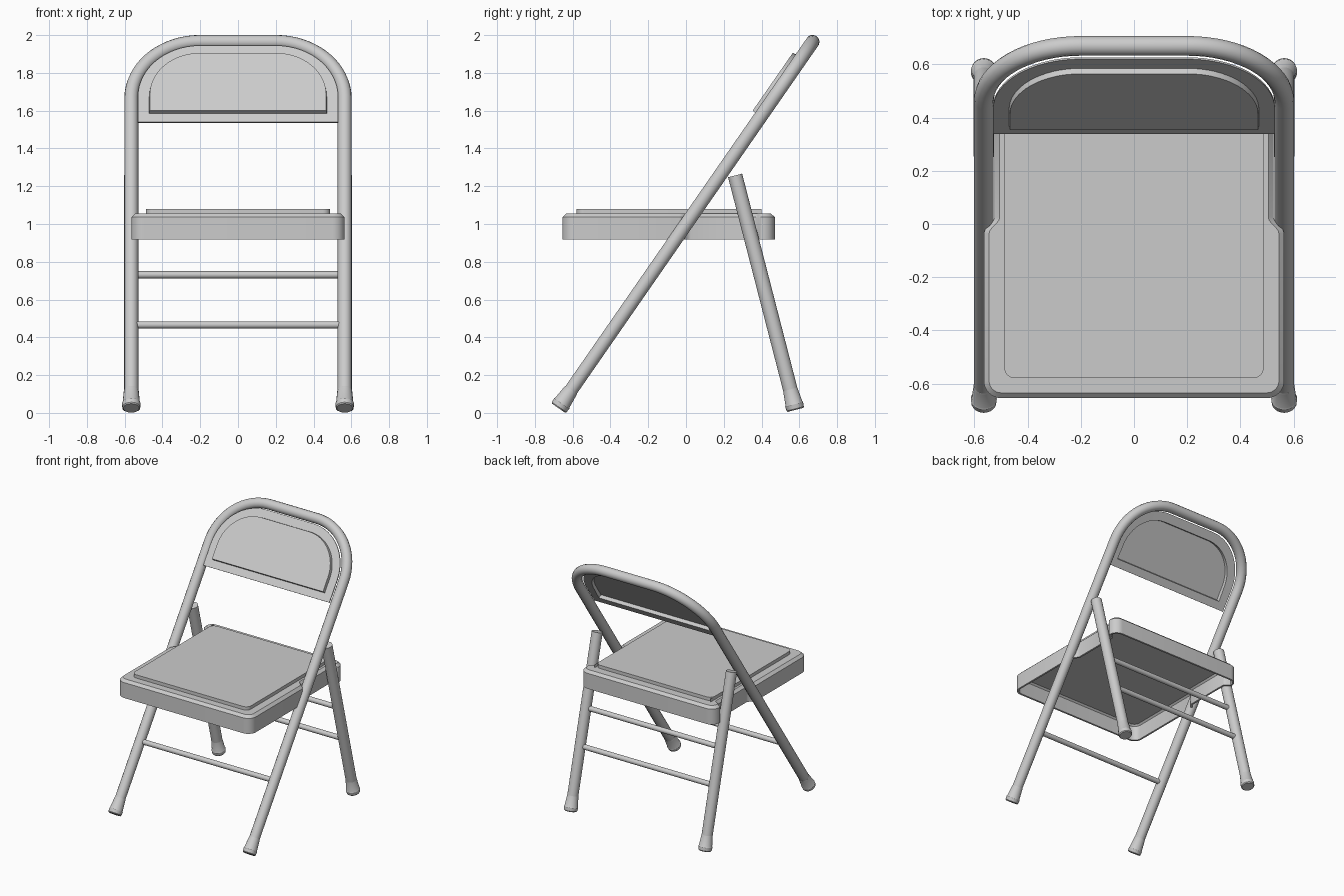
import bpy, bmesh, math
from mathutils import Vector, Matrix

if "Cube" in bpy.data.objects:
    bpy.data.objects.remove(bpy.data.objects["Cube"])

steel = bpy.data.materials.new("grey_steel")
steel.diffuse_color = (0.6, 0.6, 0.6, 1)
steel.use_nodes = True
steel.node_tree.nodes["Principled BSDF"].inputs["Base Color"].default_value = steel.diffuse_color

LEG_X = 0.565      # sideways position of both leg pairs
TUBE = 0.037       # tube radius
front_foot, front_top = Vector((0, -0.675, 0.025)), Vector((0, 0.67, 1.964))
rear_foot, rear_top = Vector((0, 0.58, 0.016)), Vector((0, 0.26, 1.257))
length = (front_top - front_foot).length

# Frame plane: local x sideways, y up along the front legs, z towards the sitter
u = (front_top - front_foot).normalized()
n = Vector((1, 0, 0)).cross(u)
frame_plane = Matrix.Translation(front_foot) @ Matrix(
    ((1, 0, 0), (0, u.y, n.y), (0, u.z, n.z))).to_4x4()


def activate(ob):
    bpy.ops.object.select_all(action='DESELECT')
    ob.select_set(True)
    bpy.context.view_layer.objects.active = ob


def finish(ob, angle=30):
    ob.data.materials.clear()
    ob.data.materials.append(steel)
    activate(ob)
    bpy.ops.object.shade_smooth_by_angle(angle=math.radians(angle))
    return ob


def mesh_object(name, bm):
    me = bpy.data.meshes.new(name)
    bm.to_mesh(me)
    bm.free()
    ob = bpy.data.objects.new(name, me)
    bpy.context.collection.objects.link(ob)
    return ob


def loft(name, rings, matrix=Matrix(), cap_start=False, thickness=0):
    """Skin closed rings of points, cap the last one, optionally as thin sheet."""
    bm = bmesh.new()
    vs = [[bm.verts.new(matrix @ Vector(p)) for p in r] for r in rings]
    k = len(vs[0])
    for a, b in zip(vs, vs[1:]):
        for i in range(k):
            j = (i + 1) % k
            bm.faces.new((a[i], a[j], b[j], b[i]))
    bm.faces.new(vs[-1])
    if cap_start:
        bm.faces.new(vs[0][::-1])
    ob = mesh_object(name, bm)
    if thickness:
        mod = ob.modifiers.new("sheet", 'SOLIDIFY')
        mod.thickness, mod.offset = thickness, -1
        activate(ob)
        bpy.ops.object.modifier_apply(modifier=mod.name)
    return finish(ob)


def turned(name, start, direction, profile, sides=24):
    """Round part along an axis from (radius, distance) pairs."""
    m = Matrix.Translation(start) @ direction.to_track_quat('Z', 'Y').to_matrix().to_4x4()
    rings = [[(r * math.cos(2 * math.pi * i / sides), r * math.sin(2 * math.pi * i / sides), d)
              for i in range(sides)] for r, d in profile]
    return loft(name, rings, m, cap_start=True)


def arc(cx, cy, r, a0, a1, steps):
    return [(cx + r * math.cos(math.radians(a0 + (a1 - a0) * i / steps)),
             cy + r * math.sin(math.radians(a0 + (a1 - a0) * i / steps)))
            for i in range(steps + 1)]


def arch(w, bottom, top, r):
    """Flat bottom, two rounded upper corners, counterclockwise."""
    right = [(w, bottom)] + arc(w - r, top - r, r, 0, 90, 16)
    return right + [(-x, y) for x, y in reversed(right)]


def at_height(points, z):
    return [(x, y, z) for x, y in points]


# Bent tube: both front legs and the top bow in one piece
path = arch(LEG_X, 0.06, length, 0.365)
cu = bpy.data.curves.new("front_frame", 'CURVE')
cu.dimensions = '3D'
cu.bevel_depth, cu.bevel_resolution, cu.use_fill_caps = TUBE, 5, True
spline = cu.splines.new('POLY')
spline.points.add(len(path) - 1)
for p, (x, y) in zip(spline.points, path):
    p.co = (*(frame_plane @ Vector((x, y, 0))), 1)
ob = bpy.data.objects.new("front_frame", cu)
bpy.context.collection.objects.link(ob)
activate(ob)
bpy.ops.object.convert(target='MESH')
finish(bpy.context.view_layer.objects.active, 50)

# Rear legs and the four feet
foot = [(0.042, 0), (0.047, 0.006), (0.049, 0.03), (0.046, 0.035), (0.039, 0.11), (0.037, 0.118)]
rear_dir = rear_top - rear_foot
for side, s in (("left", -1), ("right", 1)):
    off = Vector((s * LEG_X, 0, 0))
    turned("rear_leg_" + side, rear_foot + off, rear_dir,
           [(0.0385, 0.06), (0.0385, rear_dir.length)])
    turned("front_foot_" + side, front_foot + off, u, foot)
    turned("rear_foot_" + side, rear_foot + off, rear_dir, foot)

# Cross rungs: one between the front legs, two between the rear legs
for name, a, b, z in (("front_rung", front_foot, front_top, 0.466),
                      ("rear_rung_low", rear_foot, rear_top, 0.466),
                      ("rear_rung_high", rear_foot, rear_top, 0.731)):
    p = a.lerp(b, (z - a.z) / (b.z - a.z))
    turned(name, p - Vector((0.55, 0, 0)), Vector((1, 0, 0)), [(0.019, 0), (0.019, 1.1)], 16)

# Backrest: pressed sheet with a raised field
loft("backrest", [at_height(arch(0.53, 1.823, 2.316, 0.33), 0.03),
                  at_height(arch(0.47, 1.878, 2.255, 0.27), 0.03),
                  at_height(arch(0.467, 1.881, 2.252, 0.267), 0.053)],
     frame_plane, thickness=0.008)


# Seat outline: waisted at the sides where the legs pass, full width front and back
def seat_outline(w, waist, front, back, r, d=0):
    w, waist, front, back, r = w - d, waist - d, front + d, back - d, r - d
    ease = [(i / 6, (i / 6) ** 2 * (3 - i / 3)) for i in range(7)]
    right = arc(w - r, front + r, r, -90, 0, 8)
    right += [(w + (waist - w) * e, -0.035 + 0.06 * t) for t, e in ease]
    right += [(waist + (w - waist) * e, 0.365 + 0.035 * t) for t, e in ease]
    right += arc(w - r, back - r, r, 0, 90, 8)
    return right + [(-x, y) for x, y in reversed(right)]


# Seat: pan open below, with a flat raised field on top
loft("seat_pan", [at_height(seat_outline(0.565, 0.525, -0.655, 0.47, 0.065, d), z)
                  for d, z in ((0, 0.919), (0, 1.036), (0.02, 1.055))], thickness=0.014)
loft("seat_field", [at_height(seat_outline(0.488, 0.488, -0.58, 0.39, 0.04), z)
                    for z in (1.05, 1.08)], cap_start=True)
